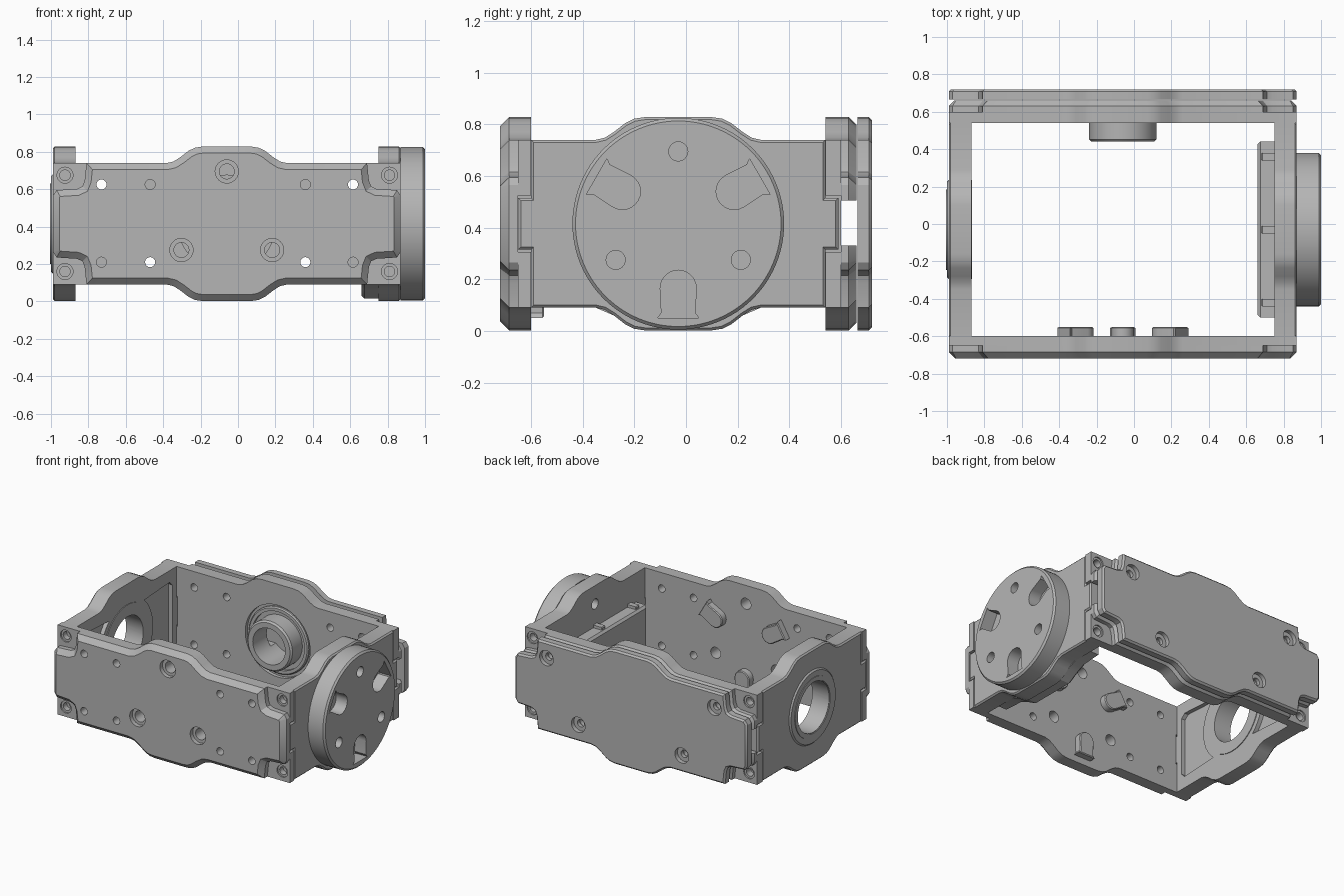
import bpy, bmesh
from math import sin, cos, pi, radians

if "Cube" in bpy.data.objects:
    bpy.data.objects.remove(bpy.data.objects["Cube"])

GREY = (0.46, 0.46, 0.46)
mat = bpy.data.materials.new("plain grey")
mat.use_nodes = True
mat.diffuse_color = (*GREY, 1)
mat.node_tree.nodes["Principled BSDF"].inputs["Base Color"].default_value = (*GREY, 1)

MID = 0.415            # height of the centre line
FX, SY = -0.06, -0.03  # centre of long walls in x, of short walls in y


def prism(bm, outline, axis, a, b, chamfer=0):
    """Extrude a 2D outline along an axis from a to b, chamfering the rim at b."""
    place = {"x": lambda u, v, d: (d, u, v), "y": lambda u, v, d: (u, d, v)}[axis]
    start, end = ([bm.verts.new(place(u, v, d)) for u, v in outline] for d in (a, b))
    faces = [bm.faces.new(start), bm.faces.new(end)]
    n = len(outline)
    for i in range(n):
        j = (i + 1) % n
        faces.append(bm.faces.new((start[i], start[j], end[j], end[i])))
    bmesh.ops.recalc_face_normals(bm, faces=faces)
    if chamfer:
        bmesh.ops.bevel(bm, geom=list(faces[1].edges), offset=chamfer,
                        segments=1, affect="EDGES", clamp_overlap=False)


def circle(u, v, r, n=32):
    return [(u + r * cos(2 * pi * i / n), v + r * sin(2 * pi * i / n)) for i in range(n)]


def box(u0, u1, v0, v1):
    return [(u0, v0), (u1, v0), (u1, v1), (u0, v1)]


def mirrored(quarter, cu):
    """Mirror a quarter outline (end to top middle) into all four quadrants."""
    half = quarter + [(-u, v) for u, v in reversed(quarter)]
    return [(cu + u, MID + v) for u, v in half + [(-u, -v) for u, v in half]]


def arch(cu, angle, s=1.0):
    """Round-headed key shape pointing at the centre, at an angle around it."""
    pts = [(0.365, 0.08 * s), (0.345, 0.065 * s)]
    pts += [(0.25 - 0.07 * s * sin(t), 0.07 * s * cos(t)) for t in (pi * i / 12 for i in range(13))]
    pts += [(0.345, -0.065 * s), (0.365, -0.08 * s)]
    a = radians(angle)
    return [(cu + r * cos(a) - t * sin(a), MID + r * sin(a) + t * cos(a)) for r, t in pts]


def around(cu, angle, r=0.28):
    return cu + r * cos(radians(angle)), MID + r * sin(radians(angle))


def new_object(name, prisms):
    bm = bmesh.new()
    for p in prisms:
        prism(bm, *p)
    mesh = bpy.data.meshes.new(name)
    bm.to_mesh(mesh)
    bm.free()
    ob = bpy.data.objects.new(name, mesh)
    bpy.context.collection.objects.link(ob)
    return ob


def part(name, prisms, cuts=()):
    ob = new_object(name, prisms)
    ob.data.materials.append(mat)
    bpy.ops.object.select_all(action="DESELECT")
    ob.select_set(True)
    bpy.context.view_layer.objects.active = ob
    if cuts:
        cutter = new_object(name + "_cutter", cuts)
        cutter.hide_render = True
        mod = ob.modifiers.new("cut", "BOOLEAN")
        mod.object, mod.operation, mod.solver = cutter, "DIFFERENCE", "EXACT"
        mod.use_self = True
        bpy.ops.object.modifier_apply(modifier="cut")
        bpy.data.objects.remove(cutter)
    bpy.ops.object.shade_smooth_by_angle(angle=radians(25))
    return ob


# Shared outlines: straight walls with a raised middle, panels with notched corners
BULGE = [(0.32, 0.325), (0.285, 0.333), (0.25, 0.355), (0.205, 0.39), (0.17, 0.407), (0.13, 0.413)]
wall_line = mirrored([(0.93, 0.325)] + BULGE, FX)
panel_line = mirrored([(0.93, 0.15), (0.91, 0.18), (0.8, 0.187), (0.772, 0.2),
                       (0.76, 0.23), (0.75, 0.325)] + BULGE, FX)
side_line = mirrored([(0.62, 0.1), (0.57, 0.1), (0.57, 0.325)] + BULGE, SY)

# Holes common to both long walls
XS = (-0.73, -0.47, 0.36, 0.615)
ROWS = (0.21, 0.625)
CORNERS = [(x, z) for x in (-0.925, 0.81) for z in (0.16, 0.675)]
SCREWS = (90, 210, 330)
KEYS = (30, 150, 270)


def small_holes(a, b):
    return [(circle(x, z, 0.027, 16), "y", a, b) for x in XS for z in ROWS]


def corner_holes(a, b, rim0, rim1):
    cuts = [(circle(x, z, 0.028, 16), "y", a, b) for x, z in CORNERS]
    return cuts + [(circle(x, z, 0.043, 20), "y", rim0, rim1) for x, z in CORNERS]


def tab_slots(a, b):
    return [(box(x0, x1, 0.305, 0.525), "y", a, b) for x0, x1 in ((-1.1, -0.865), (0.745, 1.0))]


# Front wall with raised panel
screw_cuts = [(circle(*around(FX, a), 0.04, 24), "y", -0.8, -0.5) for a in SCREWS]
screw_rims = [(circle(*around(FX, a), 0.062, 32), "y", -0.8, -0.69) for a in SCREWS]
part("front_wall", [(wall_line, "y", -0.65, -0.6)],
     small_holes(-0.8, -0.5) + corner_holes(-0.8, -0.5, -0.8, -0.64) + tab_slots(-0.7, -0.55) + screw_cuts)
part("front_panel", [(panel_line, "y", -0.65, -0.72, 0.035)],
     small_holes(-0.8, -0.5) + screw_cuts + screw_rims)
for i, a in enumerate(KEYS):
    part(f"locating_boss_{i + 1}", [(arch(FX, a, 0.85), "y", -0.61, -0.55, 0.006)])

# Back wall with hub recess, and an outer panel split by a cable channel
hub_hole = [(circle(FX, MID, 0.13, 48), "y", 0.4, 0.9)]
part("back_wall", [(wall_line, "y", 0.54, 0.6)],
     small_holes(0.5, 0.8) + corner_holes(0.5, 0.8, 0.59, 0.8) + tab_slots(0.5, 0.7)
     + hub_hole + [(circle(FX, MID, 0.26, 64), "y", 0.5, 0.565)])
part("back_panel", [(panel_line, "y", 0.6, 0.66, 0.03)],
     small_holes(0.5, 0.8) + hub_hole + [(box(-1.2, 1.2, 0.33, 0.505), "y", 0.5, 0.8)])
part("back_hub", [(circle(FX, MID, 0.18, 64), "y", 0.6, 0.44, 0.012)],
     [(circle(FX, MID, 0.13, 48), "y", 0.4, 0.7)])
part("hub_rim", [(circle(FX, MID, 0.24, 64), "y", 0.58, 0.545, 0.008)],
     [(circle(FX, MID, 0.21, 64), "y", 0.5, 0.7)])

# Back cover with four recessed screw holes
cover_screws = [(XS[0], ROWS[1]), (XS[3], ROWS[1]), (XS[1], ROWS[0]), (XS[2], ROWS[0])]
part("back_cover", [(panel_line, "y", 0.665, 0.72, 0.012)],
     [(circle(x, z, 0.027, 16), "y", 0.6, 0.8) for x, z in cover_screws]
     + [(circle(x, z, 0.055, 32), "y", 0.69, 0.8) for x, z in cover_screws])

# Left-hand short wall with bearing ring and two shallow inner pockets
arc = [(0.3 * cos(t), 0.3 * sin(t)) for t in (radians(-48 + 8 * i) for i in range(13))]
pocket = arc + [(0.49, 0.24), (0.52, 0.21), (0.52, -0.21), (0.49, -0.24)]
pockets = [([(SY + s * u, MID + v) for u, v in pocket], "x", -0.9, -0.8) for s in (1, -1)]
part("ring_side_wall", [(side_line, "x", -0.87, -0.99, 0.01)],
     pockets + [(circle(SY, MID, 0.265, 64), "x", -1.2, -0.8)])
part("bearing_ring", [(circle(SY, MID, 0.265, 64), "x", -0.865, -1.0, 0.01)],
     [(circle(SY, MID, 0.18, 48), "x", -1.2, -0.8)])
part("bearing_lip", [(circle(SY, MID, 0.215, 64), "x", -0.99, -1.005)],
     [(circle(SY, MID, 0.185, 48), "x", -1.2, -0.8)])

# Opposite short wall with round mounting disc
disc_holes = [(circle(*around(SY, a), 0.037, 24), "x", 0.7, 1.1) for a in SCREWS]
disc_keys = [(arch(SY, a), "x", 0.91, 1.1) for a in KEYS]
part("disc_side_wall", [(side_line, "x", 0.75, 0.87, 0.01)], disc_holes)
part("mounting_disc", [(circle(SY, MID, 0.41, 96), "x", 0.87, 1.0, 0.012)], disc_holes + disc_keys)

# Inner housing behind the disc, with three ribs on top
housing = [(-0.47, 0.1), (-0.32, 0.09), (-0.25, 0.06), (-0.17, 0.015), (0.17, 0.015), (0.25, 0.06),
           (0.32, 0.09), (0.47, 0.1), (0.47, 0.53), (-0.47, 0.53)]
part("inner_housing", [([(SY + u, z) for u, z in housing], "x", 0.75, 0.66, 0.015)])
for i, y in enumerate((-0.42, -0.03, 0.36)):
    part(f"housing_rib_{i + 1}", [(box(y - 0.02, y + 0.02, 0.5, 0.55), "x", 0.75, 0.68, 0.006)])
